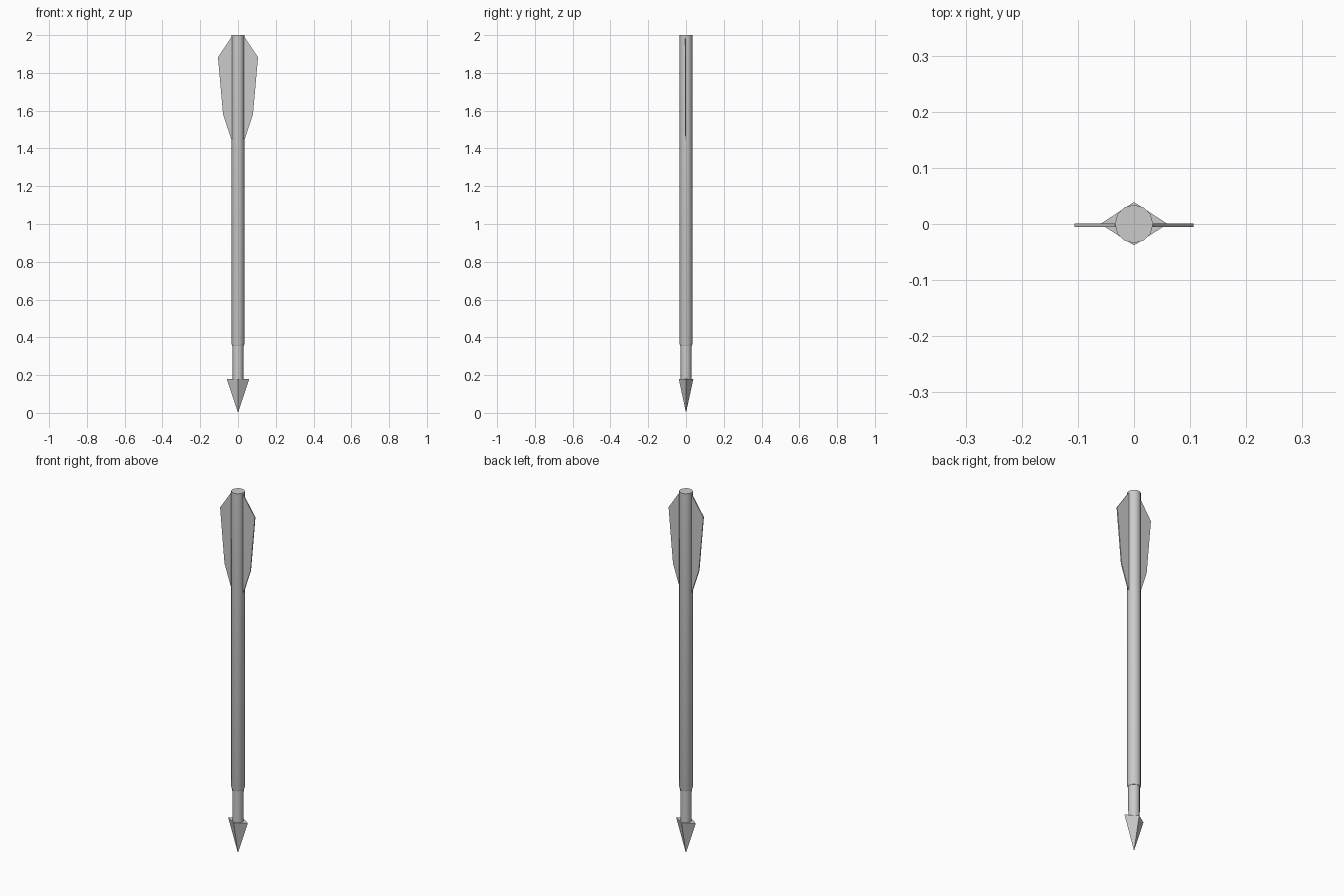
import bpy, math

if "Cube" in bpy.data.objects:
    bpy.data.objects.remove(bpy.data.objects["Cube"])


def make(name, verts, faces, smooth=False):
    mesh = bpy.data.meshes.new(name)
    mesh.from_pydata(verts, [], faces)
    mesh.update()
    obj = bpy.data.objects.new(name, mesh)
    bpy.context.collection.objects.link(obj)
    if smooth:
        bpy.ops.object.select_all(action='DESELECT')
        obj.select_set(True)
        bpy.context.view_layer.objects.active = obj
        bpy.ops.object.shade_smooth_by_angle(angle=math.radians(40))
    return obj


def lathe(name, profile, sides):
    """Closed round part from (radius, z) pairs listed bottom to top."""
    verts = [(r * math.cos(math.tau * i / sides), r * math.sin(math.tau * i / sides), z)
             for r, z in profile for i in range(sides)]
    faces = [(k * sides + i, k * sides + (i + 1) % sides,
              (k + 1) * sides + (i + 1) % sides, (k + 1) * sides + i)
             for k in range(len(profile) - 1) for i in range(sides)]
    top = (len(profile) - 1) * sides
    faces += [tuple(reversed(range(sides))), tuple(range(top, top + sides))]
    return make(name, verts, faces, smooth=True)


# Shaft with a slightly rounded lower end, and the thinner neck below it
lathe("shaft", [(0.031, 0.355), (0.034, 0.365), (0.034, 2.0)], 12)
lathe("neck", [(0.028, 0.16), (0.029, 0.36)], 12)

# Diamond-section arrowhead
base = [(0.06, 0, 0.18), (0, 0.039, 0.18), (-0.06, 0, 0.18), (0, -0.038, 0.18)]
make("arrowhead", base + [(0, 0, 0)],
     [(0, 1, 2, 3)] + [((i + 1) % 4, i, 4) for i in range(4)])

# Pair of thin flat fletchings
outline = [(0.025, 1.445), (0.034, 1.445), (0.079, 1.58),
           (0.106, 1.883), (0.034, 1.99), (0.025, 1.99)]
n = len(outline)
for side, sign in (("right", 1), ("left", -1)):
    verts = [(sign * x, y, z) for y in (-0.005, 0.001) for x, z in outline]
    faces = [tuple(range(n)), tuple(reversed(range(n, 2 * n)))]
    faces += [((i + 1) % n, i, n + i, n + (i + 1) % n) for i in range(n)]
    if sign < 0:
        faces = [f[::-1] for f in faces]
    make(side + "_fletching", verts, faces)
